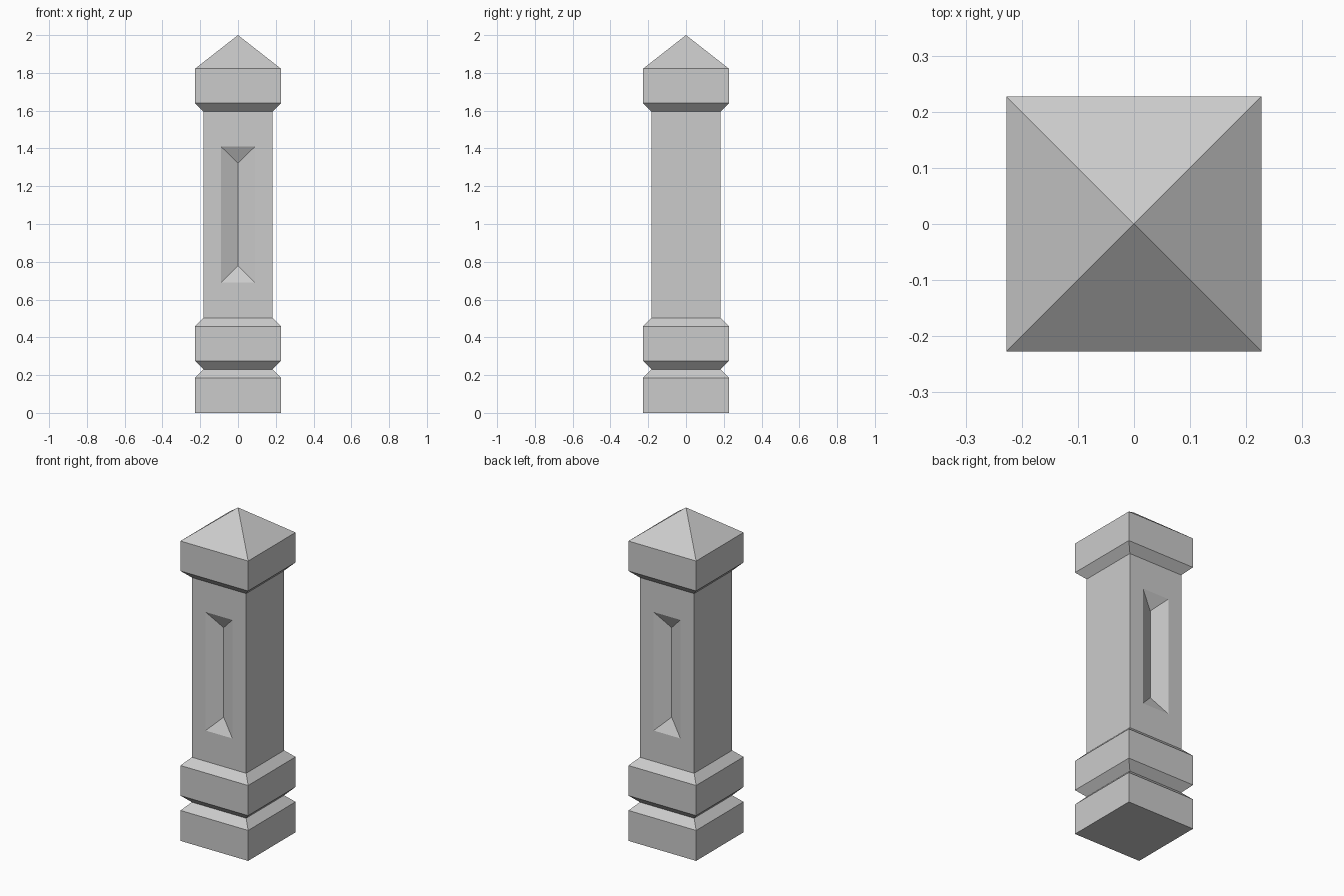
import bpy
import bmesh

if "Cube" in bpy.data.objects:
    bpy.data.objects.remove(bpy.data.objects["Cube"])

# Square profile of the post: (half width, height)
WIDE, SLIM = 0.2275, 0.1825
PROFILE = [(WIDE, 0), (WIDE, 0.185), (SLIM, 0.23), (WIDE, 0.275), (WIDE, 0.458),
           (SLIM, 0.503), (SLIM, 1.595), (WIDE, 1.64), (WIDE, 1.822)]
SHAFT = 5          # profile segment that forms the shaft
CORNERS = [(-1, -1), (1, -1), (1, 1), (-1, 1)]

bm = bmesh.new()


def square_ring(half, z):
    return [bm.verts.new((sx * half, sy * half, z)) for sx, sy in CORNERS]


def carved_panel(outer, side):
    """Fill one shaft face with a V-shaped sunken panel (side -1 front, 1 back)."""
    y = side * SLIM
    rim = [bm.verts.new((-side * x, y, z))
           for x, z in ((-0.09, 0.69), (0.09, 0.69), (0.09, 1.41), (-0.09, 1.41))]
    low, high = [bm.verts.new((0, y - side * 0.045, z)) for z in (0.778, 1.322)]
    for i in range(4):
        j = (i + 1) % 4
        bm.faces.new((outer[i], outer[j], rim[j], rim[i]))
    bm.faces.new((rim[0], rim[1], low))
    bm.faces.new((rim[1], rim[2], high, low))
    bm.faces.new((rim[2], rim[3], high))
    bm.faces.new((rim[3], rim[0], low, high))


# Stacked base, shaft and cap walls
rings = [square_ring(h, z) for h, z in PROFILE]
bm.faces.new(reversed(rings[0]))
for n, (a, b) in enumerate(zip(rings, rings[1:])):
    for i in range(4):
        j = (i + 1) % 4
        quad = (a[i], a[j], b[j], b[i])
        if n == SHAFT and i in (0, 2):
            carved_panel(quad, -1 if i == 0 else 1)
        else:
            bm.faces.new(quad)

# Pyramid top
apex = bm.verts.new((0, 0, 2))
for i in range(4):
    bm.faces.new((rings[-1][i], rings[-1][(i + 1) % 4], apex))

bmesh.ops.recalc_face_normals(bm, faces=bm.faces)
mesh = bpy.data.meshes.new("stone_post")
bm.to_mesh(mesh)
bm.free()
bpy.context.collection.objects.link(bpy.data.objects.new("stone_post", mesh))
